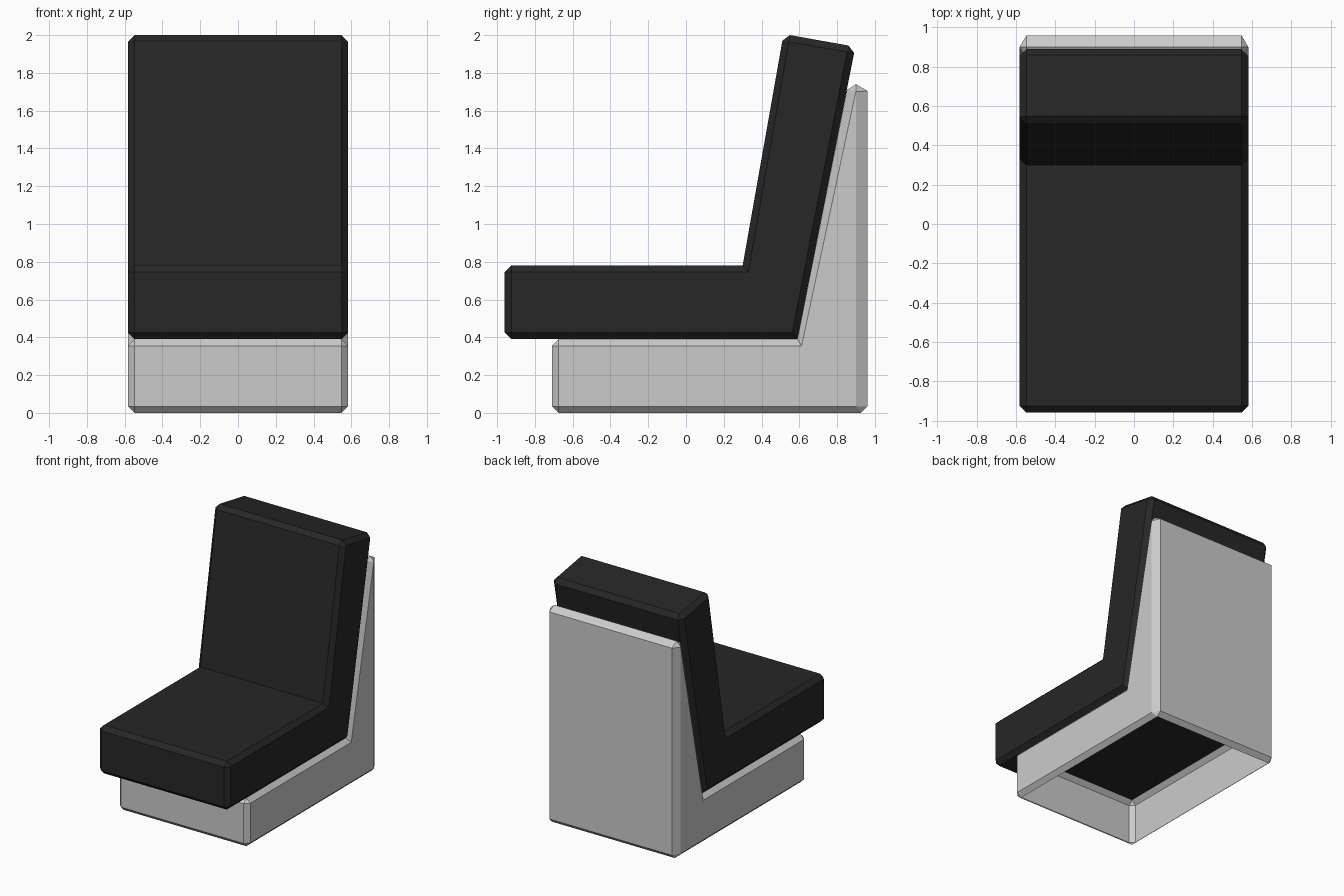
import bpy, bmesh

if "Cube" in bpy.data.objects:
    bpy.data.objects.remove(bpy.data.objects["Cube"])

BODY_X, SIDE_X = 0.547, 0.582   # half widths: chamfer start and side face


def chamfered_profile(name, corners, material=None, open_edges=()):
    """Extrude a (y, z) profile along x with chamfered rims.
    Each corner = (side face point, [one or two outer points]).
    open_edges: outer profile edges that stay without a face."""
    bm = bmesh.new()
    sides, rings = {}, {}
    n = len(corners)
    for s in (-1, 1):
        sides[s] = [bm.verts.new((s * SIDE_X, *c[0])) for c in corners]
        rings[s] = [[bm.verts.new((s * BODY_X, *p)) for p in c[1]] for c in corners]
        bm.faces.new(sides[s])
        for i in range(n):
            j = (i + 1) % n
            bm.faces.new((sides[s][i], rings[s][i][-1], rings[s][j][0], sides[s][j]))
            if len(rings[s][i]) == 2:
                bm.faces.new((sides[s][i], *rings[s][i]))
    left, right = (sum(rings[s], []) for s in (-1, 1))
    strips = []
    for i in range(len(left)):
        j = (i + 1) % len(left)
        strips.append(bm.faces.new((left[i], left[j], right[j], right[i])))
    bmesh.ops.recalc_face_normals(bm, faces=bm.faces)
    bmesh.ops.delete(bm, geom=[strips[i] for i in open_edges], context='FACES_ONLY')
    mesh = bpy.data.meshes.new(name)
    bm.to_mesh(mesh)
    bm.free()
    if material:
        mesh.materials.append(material)
    obj = bpy.data.objects.new(name, mesh)
    bpy.context.collection.objects.link(obj)
    return obj


dark = bpy.data.materials.new("dark_upholstery")
dark.diffuse_color = (0.02, 0.02, 0.02, 1)
dark.use_nodes = True
dark.node_tree.nodes["Principled BSDF"].inputs["Base Color"].default_value = dark.diffuse_color

# Cushion: seat and leaning backrest in one L-shaped piece
chamfered_profile("cushion", [
    ((-0.925, 0.425), [(-0.925, 0.39), (-0.96, 0.425)]),
    ((-0.925, 0.745), [(-0.96, 0.745), (-0.925, 0.78)]),
    ((0.33, 0.745), [(0.30, 0.78)]),
    ((0.544, 1.964), [(0.51, 1.97), (0.55, 2.0)]),
    ((0.853, 1.911), [(0.86, 1.945), (0.89, 1.905)]),
    ((0.562, 0.425), [(0.59, 0.39)]),
], dark)

# Base: hollow plinth with a wedge-shaped back support,
# open underneath and where the cushion rests on it
chamfered_profile("base", [
    ((-0.675, 0.035), [(-0.675, 0.0), (-0.71, 0.035)]),
    ((-0.675, 0.355), [(-0.71, 0.355), (-0.675, 0.39)]),
    ((0.612, 0.355), [(0.59, 0.39)]),
    ((0.90, 1.705), [(0.852, 1.71), (0.90, 1.74)]),
    ((0.90, 1.70), [(0.96, 1.705)]),
    ((0.90, 0.035), [(0.96, 0.035), (0.925, 0.0)]),
], open_edges=(3, 4, 9))
